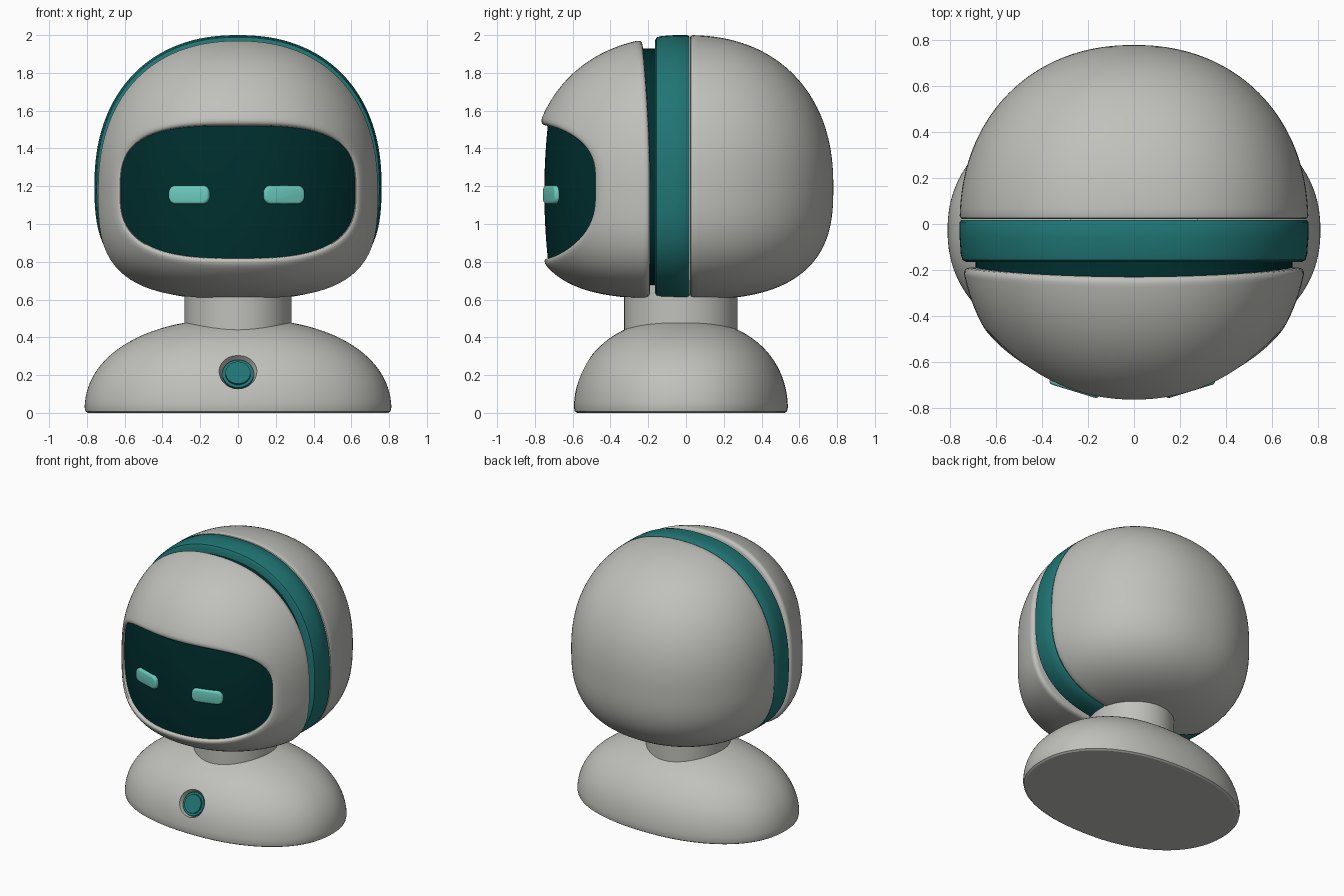
import bpy, bmesh
from math import sin, cos, pi, radians
from mathutils import Vector, Matrix

cube = bpy.data.objects.get("Cube")
if cube:
    bpy.data.objects.remove(cube, do_unlink=True)

SEG = 128
ANGLES = [2 * pi * i / SEG for i in range(SEG)]


def material(name, rgb):
    m = bpy.data.materials.new(name)
    m.use_nodes = True
    m.diffuse_color = (*rgb, 1)
    m.node_tree.nodes["Principled BSDF"].inputs["Base Color"].default_value = (*rgb, 1)
    return m


GREY = material("warm light grey", (0.53, 0.53, 0.50))
TEAL = material("teal", (0.014, 0.178, 0.175))
DARK = material("dark teal", (0.0, 0.028, 0.028))
MINT = material("mint", (0.15, 0.6, 0.52))


def smooth(ob, angle):
    bpy.ops.object.select_all(action='DESELECT')
    ob.select_set(True)
    bpy.context.view_layer.objects.active = ob
    bpy.ops.object.shade_smooth_by_angle(angle=radians(angle))


def finish(name, bm, mat, angle=40):
    bmesh.ops.recalc_face_normals(bm, faces=bm.faces)
    mesh = bpy.data.meshes.new(name)
    bm.to_mesh(mesh)
    bm.free()
    mesh.materials.append(mat)
    ob = bpy.data.objects.new(name, mesh)
    bpy.context.collection.objects.link(ob)
    smooth(ob, angle)
    return ob


def loft(name, rings, mat, cap_start=True, cap_end=True, angle=40):
    """Skin a list of closed rings."""
    bm = bmesh.new()
    rows = [[bm.verts.new(p) for p in ring] for ring in rings]
    for a, b in zip(rows, rows[1:]):
        for i in range(SEG):
            j = (i + 1) % SEG
            bm.faces.new((a[i], a[j], b[j], b[i]))
    if cap_start:
        bm.faces.new(rows[0])
    if cap_end:
        bm.faces.new(rows[-1])
    return finish(name, bm, mat, angle)


class Shape:
    """Rounded egg body with different upper and lower halves."""

    def __init__(self, a, b, m, zc, up, down, n_up, n_down):
        self.a, self.b, self.m, self.zc = a, b, m, zc
        self.halves = {True: (up, n_up), False: (down, n_down)}

    def depth(self, x, z):
        h, n = self.halves[z >= 0]
        k = max(0, 1 - (abs(z) / h) ** n) ** (self.m / n) - abs(x / self.a) ** self.m
        return -self.b * max(0, k) ** (1 / self.m)

    def radius(self, t, y):
        lo, hi = 0, 1.2
        h, n = self.halves[sin(t) >= 0]
        for _ in range(30):
            r = (lo + hi) / 2
            flat = abs(r * cos(t) / self.a) ** self.m + abs(y / self.b) ** self.m
            f = flat ** (n / self.m) + abs(r * sin(t) / h) ** n
            lo, hi = (r, hi) if f < 1 else (lo, r)
        return lo

    def point(self, t, r, y):
        return (r * cos(t), y, self.zc + r * sin(t))

    def section(self, y, inset=0, at=None):
        return [self.point(t, self.radius(t, y if at is None else at) - inset, y)
                for t in ANGLES]


# Head: rear shell, coloured band and recessed core
rear = Shape(0.76, 0.78, 2.15, 1.2, 0.8, 0.6, 2.25, 2.75)
rings = [rear.section(0.022, 0.08), rear.section(0.022, 0.012),
         rear.section(0.026, 0.004), rear.section(0.036)]
rings += [rear.section(0.78 * sin(radians(d))) for d in range(5, 90, 2)]
rings.append(rear.section(0.7799))
loft("head_rear_shell", rings, GREY)

band = [(0.018, 0.09), (0.018, 0.008), (0.008, 0), (-0.06, 0), (-0.13, 0.005),
        (-0.156, 0.012), (-0.165, 0.03), (-0.165, 0.09)]
loft("head_band", [rear.section(y, i, at=0) for y, i in band], TEAL)
loft("head_core", [rear.section(y, 0.07, at=0) for y in (0.01, -0.3)], DARK)

# Head: front shell running from its rim to the rounded face opening
front = Shape(0.762, 0.832, 2.12, 1.17, 0.825, 0.567, 2.3, 3.15)


def opening(t):
    n = 3.2 if sin(t) > 0 else 2.9
    return (abs(cos(t) / 0.62) ** n + abs(sin(t) / 0.35) ** n) ** (-1 / n)


def rim(t):
    return -0.19 - 0.04 * max(0, sin(t)) ** 2


def surface(t, r):
    return front.depth(r * cos(t), r * sin(t))


rings = []
for dy, inset in ((0, 0.09), (0, 0.03), (-0.004, 0.014), (-0.014, 0.004)):
    rings.append([front.point(t, front.radius(t, rim(t) + dy) - inset, rim(t) + dy)
                  for t in ANGLES])
STEPS = 32
for k in range(STEPS + 1):
    ring = []
    for t in ANGLES:
        start = rim(t) - 0.03
        y = start + (surface(t, opening(t) + 0.045) - start) * k / STEPS
        ring.append(front.point(t, front.radius(t, y), y))
    rings.append(ring)
for grow, back in ((0.03, 0.003), (0.016, 0.01), (0.005, 0.023), (0, 0.045), (0, 0.12)):
    rings.append([front.point(t, opening(t) + grow, surface(t, opening(t) + grow) + back)
                  for t in ANGLES])
loft("head_front_shell", rings, GREY, False, False, 50)

# Curved face screen
glass = Shape(0.79, 0.75, 2, 1.17, 1.6, 1.6, 2, 2)
rings = []
for k in range(1, 25):
    s = 1.03 * k / 24
    rings.append([glass.point(t, s * opening(t),
                              glass.depth(s * opening(t) * cos(t), s * opening(t) * sin(t)))
                  for t in ANGLES])
loft("face_screen", rings, DARK, True, False)


# Eyes: rounded bars turned to follow the screen
def eye(name, x, turn):
    bm = bmesh.new()
    bmesh.ops.create_cube(bm, size=1)
    bmesh.ops.scale(bm, vec=(0.225, 0.06, 0.1), verts=bm.verts)
    upright = [e for e in bm.edges
               if abs(e.verts[0].co.y - e.verts[1].co.y) > 0.01]
    bmesh.ops.bevel(bm, geom=upright, offset=0.04, segments=6, profile=0.5, affect='EDGES')
    outline = [e for e in bm.edges if abs(e.verts[0].co.y - e.verts[1].co.y) < 0.001]
    bmesh.ops.bevel(bm, geom=outline, offset=0.014, segments=3, profile=0.5, affect='EDGES')
    bm.transform(Matrix.Translation((x, -0.7, 1.155)) @ Matrix.Rotation(turn, 4, 'Z'))
    finish(name, bm, MINT)


eye("right_eye", -0.255, radians(-17))
eye("left_eye", 0.24, radians(17))


# Ellipse ring in the horizontal plane, shared by base and neck
def oval(rx, ry, z, n=2.0):
    pts = []
    for t in ANGLES:
        r = (abs(cos(t)) ** n + abs(sin(t)) ** n) ** (-1 / n)
        pts.append((rx * r * cos(t), -0.027 + ry * r * sin(t), z))
    return pts


# Domed base
rings = [oval(0.795, 0.55, 0, 2.2), oval(0.808, 0.562, 0.008, 2.2)]
for k in range(1, 30):
    z = 0.495 * sin(pi / 2 * k / 30)
    s = (1 - (z / 0.495) ** 2.2) ** (1 / 2.2)
    rings.append(oval(0.813 * s, 0.567 * s, z + 0.005, 2.2))
body = loft("base", rings, GREY)

# Neck
loft("neck", [oval(0.283, 0.3, z) for z in (0.38, 0.7)], GREY)

# Button socket cut into the base, then the button
place = (Matrix.Translation((0, -0.547, 0.217))
         @ Vector((0, -0.88, 0.47)).to_track_quat('Z', 'Y').to_matrix().to_4x4())


def disc(name, r_in, r_out, low, high, mat):
    bm = bmesh.new()
    bmesh.ops.create_cone(bm, cap_ends=True, segments=48, radius1=r_in,
                          radius2=r_out, depth=high - low)
    bm.transform(place @ Matrix.Translation((0, 0, (low + high) / 2)))
    return finish(name, bm, mat)


cutter = disc("socket_cutter", 0.085, 0.11, -0.04, 0.03, GREY)
cut = body.modifiers.new("socket", 'BOOLEAN')
cut.operation = 'DIFFERENCE'
cut.solver = 'EXACT'
cut.object = cutter
bpy.context.view_layer.objects.active = body
bpy.ops.object.modifier_apply(modifier=cut.name)
bpy.data.objects.remove(cutter, do_unlink=True)
smooth(body, 30)
disc("button_rim", 0.083, 0.083, -0.06, -0.02, TEAL)
disc("button", 0.07, 0.066, -0.05, -0.008, TEAL)
